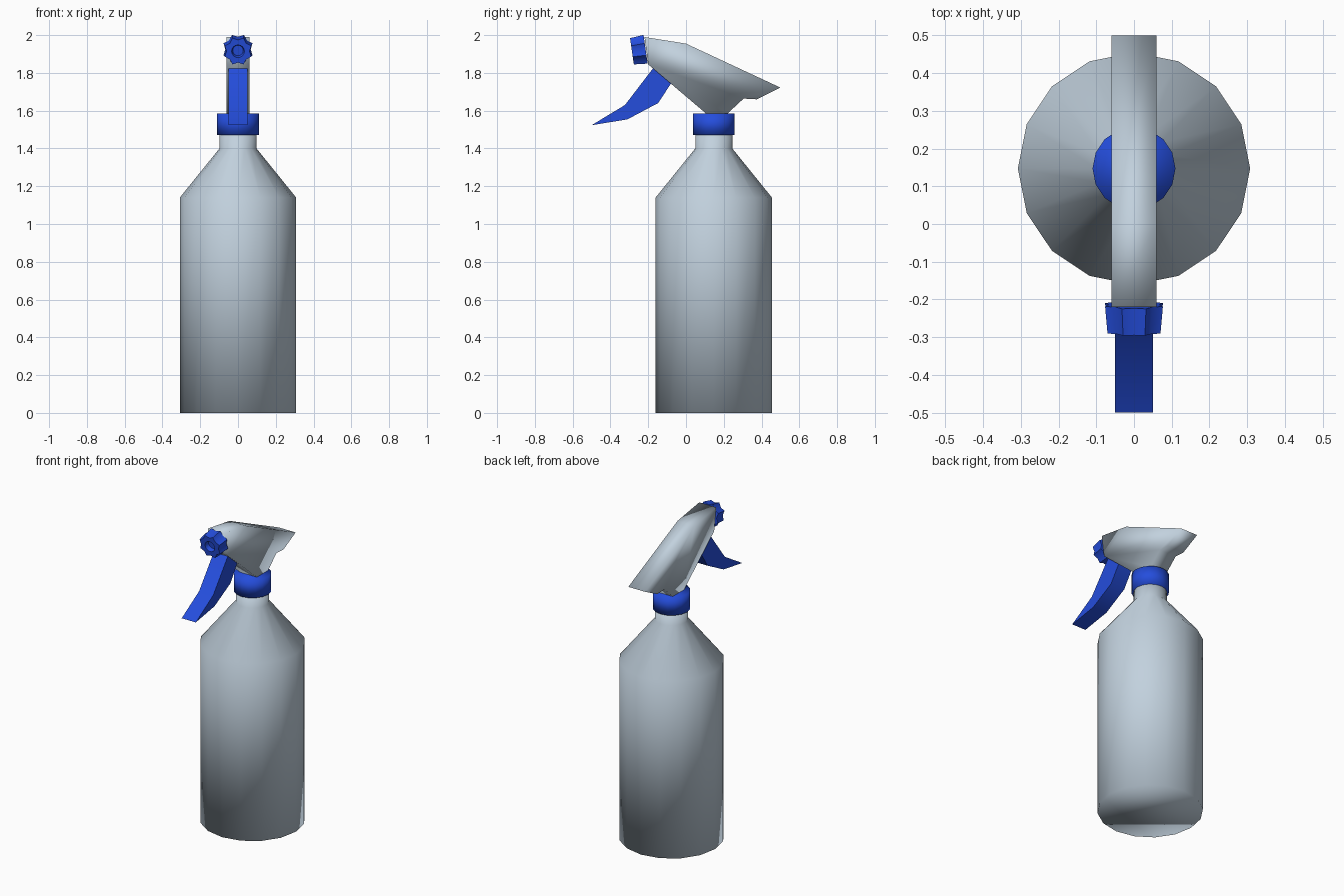
import bpy, bmesh, math
from mathutils import Vector, Matrix

if "Cube" in bpy.data.objects:
    bpy.data.objects.remove(bpy.data.objects["Cube"])

def material(name, rgb):
    m = bpy.data.materials.new(name)
    m.diffuse_color = (*rgb, 1.0)
    m.use_nodes = True
    m.node_tree.nodes["Principled BSDF"].inputs["Base Color"].default_value = m.diffuse_color
    return m

GREY = material("pale_grey_plastic", (0.54, 0.64, 0.73))
BLUE = material("blue_plastic", (0.018, 0.075, 0.72))

def finish(name, bm, mat, angle):
    bmesh.ops.recalc_face_normals(bm, faces=bm.faces)
    me = bpy.data.meshes.new(name)
    bm.to_mesh(me)
    bm.free()
    me.materials.append(mat)
    me.shade_smooth()
    if angle < 180:
        me.set_sharp_from_angle(angle=math.radians(angle))
    ob = bpy.data.objects.new(name, me)
    bpy.context.collection.objects.link(ob)
    return ob

def loft(name, rings, mat, angle, matrix=Matrix()):
    """Skin (height, radii list) rings along local z and cap both ends."""
    bm = bmesh.new()
    loops = []
    for h, radii in rings:
        n = len(radii)
        loops.append([bm.verts.new(matrix @ Vector((
            r * math.cos(math.tau * i / n), r * math.sin(math.tau * i / n), h)))
            for i, r in enumerate(radii)])
    for a, b in zip(loops, loops[1:]):
        for i in range(len(a)):
            j = (i + 1) % len(a)
            bm.faces.new((a[i], a[j], b[j], b[i]))
    bm.faces.new(loops[0])
    bm.faces.new(loops[-1])
    return finish(name, bm, mat, angle)

def slab(name, outline, half, mat, angle):
    """Extrude a (y, z) outline across x."""
    bm = bmesh.new()
    f = bm.faces.new([bm.verts.new((-half, y, z)) for y, z in outline])
    res = bmesh.ops.extrude_face_region(bm, geom=[f])
    bmesh.ops.translate(bm, vec=(2 * half, 0, 0),
                        verts=[v for v in res["geom"] if isinstance(v, bmesh.types.BMVert)])
    return finish(name, bm, mat, angle)

def circle(r):
    return [r] * 16

axis = Matrix.Translation((0, 0.147, 0))

# bottle and collar
loft("bottle", [(z, circle(r)) for z, r in
     ((0, .308), (1.14, .308), (1.40, .098), (1.49, .098))], GREY, 180, axis)
loft("collar", [(1.47, circle(.11)), (1.585, circle(.11))], BLUE, 180, axis)

# spray head
slab("spray_head", [(-.22, 1.99), (0, 1.955), (.5, 1.722), (.376, 1.66), (.305, 1.664),
                    (.22, 1.585), (.106, 1.585), (-.2, 1.845)], .06, GREY, 180)

# trigger
slab("trigger", [(-.17, 1.83), (-.075, 1.75), (-.148, 1.64), (-.31, 1.554),
                 (-.5, 1.523), (-.323, 1.63)], .05, BLUE, 30)

# scalloped nozzle, pointing forward and slightly down
def star(tip, valley):
    return [tip if i % 2 else valley for i in range(16)]

aim = Vector((0, -.072, -.0105)).normalized()
up = aim.cross(Vector((1, 0, 0)))
turn = Matrix((Vector((1, 0, 0)), up, aim)).transposed().to_4x4()
loft("nozzle", [(0, star(.083, .067)), (.073, star(.076, .061)), (.073, circle(.034)),
                (.045, circle(.028))], BLUE, 50,
     Matrix.Translation((0, -.214, 1.925)) @ turn)
